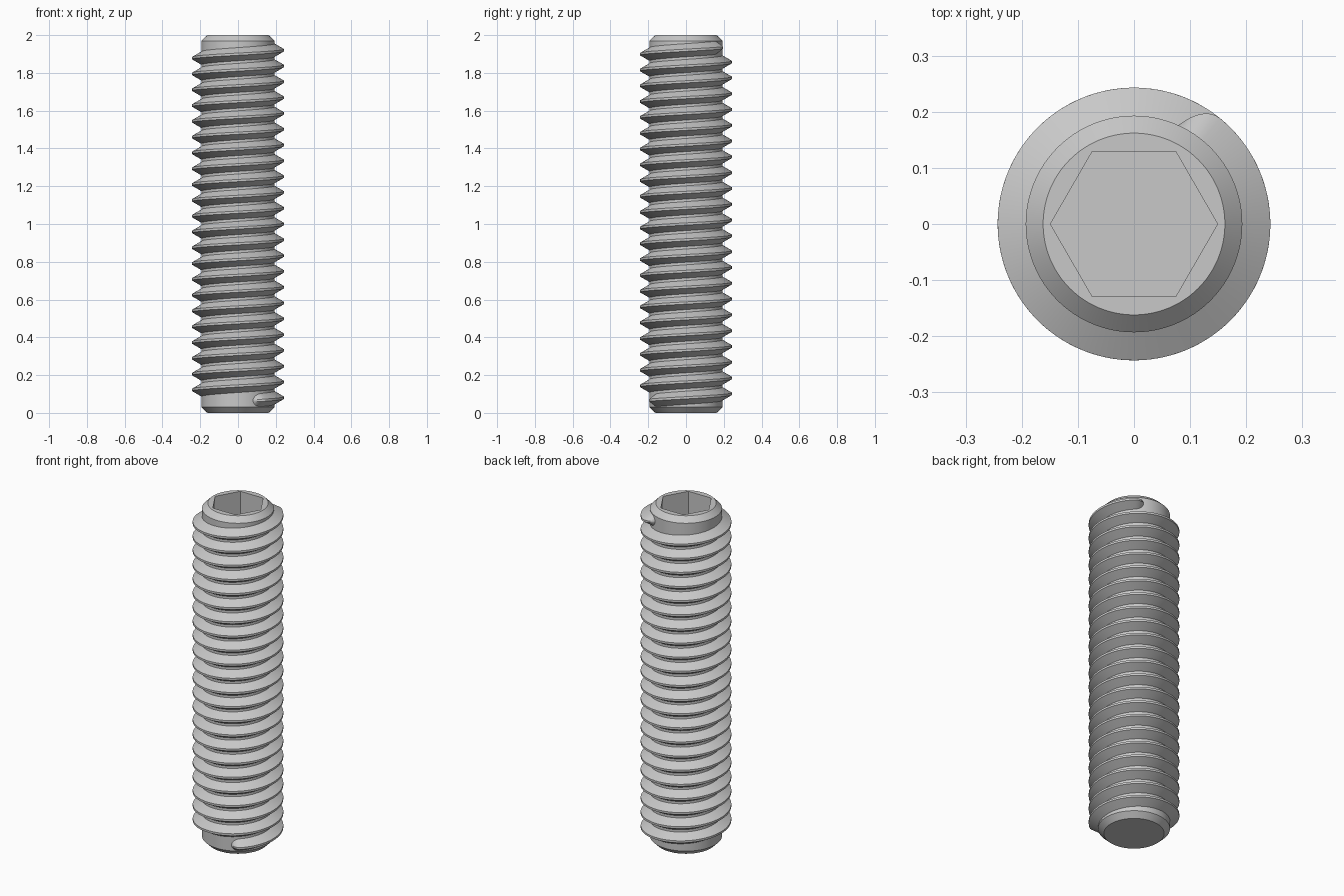
import bpy, bmesh
from math import sin, cos, pi, radians, sqrt

if "Cube" in bpy.data.objects:
    bpy.data.objects.remove(bpy.data.objects["Cube"], do_unlink=True)

CORE_R, END_R, CREST_R = 0.193, 0.162, 0.243
CHAMFER, HEX_FLAT, HEX_DEPTH = 0.03, 0.129, 0.25
TURNS, FIRST_Z, LAST_Z = 22, 0.08, 1.92
PITCH = (LAST_Z - FIRST_Z) / TURNS
SEGMENTS = 96

steel = bpy.data.materials.new("light grey steel")
steel.use_nodes = True
colour = (0.58, 0.58, 0.58, 1)
steel.diffuse_color = colour
steel.node_tree.nodes["Principled BSDF"].inputs["Base Color"].default_value = colour


def finish(bm, name):
    bmesh.ops.recalc_face_normals(bm, faces=bm.faces)
    mesh = bpy.data.meshes.new(name)
    bm.to_mesh(mesh)
    bm.free()
    mesh.materials.append(steel)
    obj = bpy.data.objects.new(name, mesh)
    bpy.context.collection.objects.link(obj)
    bpy.ops.object.select_all(action='DESELECT')
    obj.select_set(True)
    bpy.context.view_layer.objects.active = obj
    bpy.ops.object.shade_smooth_by_angle(angle=radians(30))


def skin(bm, rings):
    # Quads between neighbouring closed rings, with a cap on each end
    for a, b in zip(rings, rings[1:]):
        n = len(a)
        for i in range(n):
            j = (i + 1) % n
            bm.faces.new((a[i], a[j], b[j], b[i]))
    bm.faces.new(rings[0])
    bm.faces.new(rings[-1])


def circle(r):
    return lambda a: r


def hexagon(a):
    return HEX_FLAT / cos(a % (pi / 3) - pi / 6)


# Core: chamfered rod whose surface folds down into the hex socket
bm = bmesh.new()
outline = [(circle(END_R), 0), (circle(CORE_R), CHAMFER),
           (circle(CORE_R), 2 - CHAMFER), (circle(END_R), 2),
           (hexagon, 2), (hexagon, 2 - HEX_DEPTH)]
rings = []
for radius, z in outline:
    angles = [2 * pi * i / SEGMENTS for i in range(SEGMENTS)]
    rings.append([bm.verts.new((radius(a) * cos(a), radius(a) * sin(a), z)) for a in angles])
skin(bm, rings)
finish(bm, "screw_core")

# Thread: right-handed helical ridge that fades out in a rounded tip at each end
bm = bmesh.new()
ROOT_HALF, CREST_HALF, ROOT_R = 0.036, 0.006, CORE_R - 0.002
FULL_END, TIP_LENGTH, TIP_STEPS = radians(51), radians(15), 10
section = [(0, -ROOT_HALF), (1, -CREST_HALF), (1, CREST_HALF), (0, ROOT_HALF)]

last = 2 * pi * TURNS + FULL_END
steps = TURNS * SEGMENTS
# Each station is an angle along the helix and how far into the tip it lies
tip = [sin(pi / 2 * k / TIP_STEPS) for k in range(1, TIP_STEPS)]
stations = [(-FULL_END - TIP_LENGTH * t, t) for t in reversed(tip)]
stations += [(-FULL_END + (last + FULL_END) * i / steps, 0) for i in range(steps + 1)]
stations += [(last + TIP_LENGTH * t, t) for t in tip]

rings = []
for a, t in stations:
    width = sqrt(1 - t * t)
    height = (CREST_R - ROOT_R) * width ** 2
    ring = []
    for rise, dz in section:
        r = ROOT_R + height * rise
        z = FIRST_Z + PITCH * a / (2 * pi) + dz * width
        ring.append(bm.verts.new((r * cos(a), r * sin(a), z)))
    rings.append(ring)
skin(bm, rings)
finish(bm, "screw_thread")
